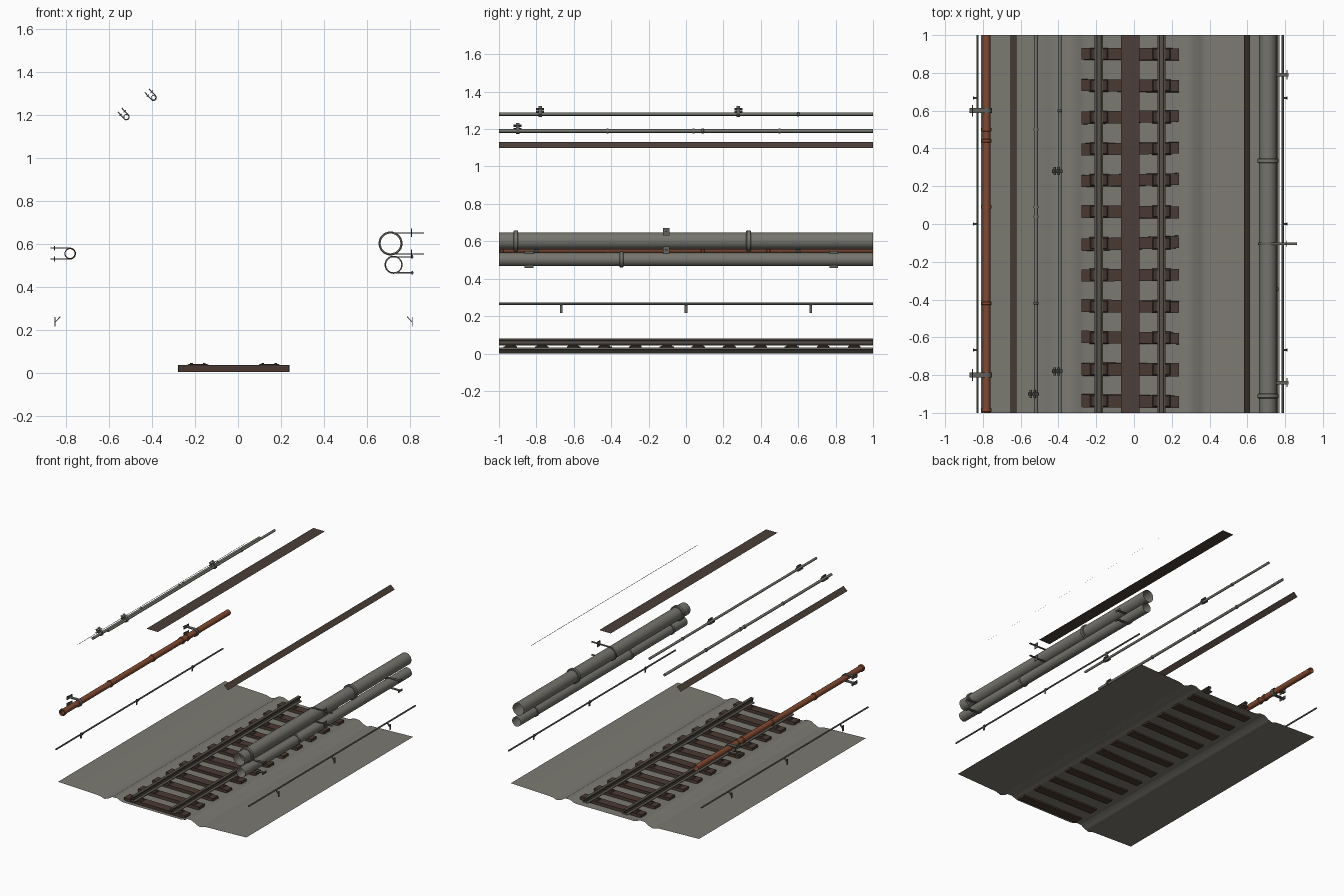
import bpy, bmesh, math, random
from mathutils import Matrix, Vector

if "Cube" in bpy.data.objects:
    bpy.data.objects.remove(bpy.data.objects["Cube"])

random.seed(4)
CX = -0.02  # track centre line


def mat(name, hexcol):
    m = bpy.data.materials.new(name)
    lin = []
    for i in (0, 2, 4):
        c = int(hexcol[i:i + 2], 16) / 255
        lin.append(c / 12.92 if c < 0.04045 else ((c + 0.055) / 1.055) ** 2.4)
    m.diffuse_color = (*lin, 1)
    m.use_nodes = True
    m.node_tree.nodes["Principled BSDF"].inputs["Base Color"].default_value = m.diffuse_color
    return m


CONCRETE = mat("concrete grey", "7c7a72")
WOOD = mat("dark sleeper wood", "4a3a33")
RAIL = mat("rail steel", "57514a")
PLATE = mat("dark plate iron", "40342f")
STRIP = mat("brown ceiling strip", "4c3f38")
PIPE = mat("pipe grey", "75746e")
RUST = mat("rust orange", "824a32")
CONDUIT = mat("conduit grey", "73756c")
BRACKET = mat("bracket steel", "63625d")


def finish(name, bm, material, smooth=False):
    me = bpy.data.meshes.new(name)
    bm.to_mesh(me)
    bm.free()
    me.materials.append(material)
    ob = bpy.data.objects.new(name, me)
    bpy.context.collection.objects.link(ob)
    if smooth:
        bpy.ops.object.select_all(action='DESELECT')
        ob.select_set(True)
        bpy.context.view_layer.objects.active = ob
        bpy.ops.object.shade_smooth_by_angle(angle=math.radians(40))
    return ob


def add_box(bm, c, size, rot_y=0.0, rot_z=0.0):
    m = (Matrix.Translation(c) @ Matrix.Rotation(rot_z, 4, 'Z')
         @ Matrix.Rotation(rot_y, 4, 'Y') @ Matrix.Diagonal((*size, 1)))
    return bmesh.ops.create_cube(bm, size=1, matrix=m)['verts']


def sheet(name, pts, material, closed=False, smooth=False):
    """Sweep an x-z profile along y, ends left open."""
    bm = bmesh.new()
    rows = [[bm.verts.new((x, y, z)) for x, z in pts] for y in (-1, 1)]
    n = len(pts)
    for i in range(n if closed else n - 1):
        j = (i + 1) % n
        bm.faces.new((rows[0][i], rows[0][j], rows[1][j], rows[1][i]))
    if closed:
        bmesh.ops.recalc_face_normals(bm, faces=bm.faces)
    return finish(name, bm, material, smooth)


def pipe(name, x, z, r, collars, cr, cw, material, sides=20):
    """Open tube along y with raised collars."""
    prof = [(-1, r)]
    for y in sorted(collars):
        b = (cr - r) * 0.4
        prof += [(y - cw, r), (y - cw, cr - b), (y - cw + b, cr),
                 (y + cw - b, cr), (y + cw, cr - b), (y + cw, r)]
    prof.append((1, r))
    bm = bmesh.new()
    rings = []
    for y, rad in prof:
        rings.append([bm.verts.new((x + rad * math.cos(2 * math.pi * k / sides), y,
                                    z + rad * math.sin(2 * math.pi * k / sides)))
                      for k in range(sides)])
    for a, b in zip(rings, rings[1:]):
        for k in range(sides):
            j = (k + 1) % sides
            bm.faces.new((a[k], b[k], b[j], a[j]))
    return finish(name, bm, material, True)


def clamp(name, x, z, r, y, direction, length, plate_at, w=0.022, ph=0.04):
    """U-shaped strap round a pipe with two arms and small fixing plates."""
    d = Vector((math.cos(direction), 0, math.sin(direction)))
    n = Vector((-d.z, 0, d.x))
    c = Vector((x, y, z))
    bm = bmesh.new()
    t = 0.005
    for s in (-1, 1):
        add_box(bm, c + n * s * r + d * length / 2, (length, w, t), -direction)
        add_box(bm, c + n * s * r + d * plate_at, (t, w * 2.4, ph), -direction)
    # half ring on the far side of the pipe
    for k in range(8):
        a = direction + math.pi / 2 + math.pi * (k + 0.5) / 8
        p = c + Vector((math.cos(a), 0, math.sin(a))) * r
        add_box(bm, p, (t, w, r * 0.42), -a)
    finish(name, bm, BRACKET)


# ground sheet with side gutters and low shoulders
half = [(0.79, 0.025), (0.47, 0.014), (0.44, 0.012), (0.40, 0.0), (0.37, 0.01),
        (0.335, 0.031), (0.295, 0.033), (0.265, 0.02), (0.24, 0.015)]
ground = [(CX - x, z) for x, z in half] + [(CX + x, z) for x, z in reversed(half)]
sheet("ground", ground, CONCRETE, smooth=True)

# sleepers, slightly skewed, with tie plates and spikes
bm_s, bm_p = bmesh.new(), bmesh.new()
for i in range(12):
    y = 0.9 - i * 0.167
    rot = random.uniform(-0.03, 0.03)
    vs = add_box(bm_s, (CX, y, 0.0215), (0.515, 0.064, 0.033), rot_z=rot)
    for v in vs:
        v.co.y += random.uniform(-0.004, 0.004)
    for s in (-1, 1):
        rx = CX + s * 0.166
        plate = add_box(bm_p, (rx, y, 0.0395), (0.1, 0.066, 0.006))
        for v in plate:  # tapered top
            if v.co.z > 0.04:
                v.co.x = rx + (v.co.x - rx) * 0.85
                v.co.y = y + (v.co.y - y) * 0.8
        for t in (-1, 1):
            add_box(bm_p, (rx + t * 0.03, y + t * 0.015, 0.0435), (0.012, 0.012, 0.006))
finish("sleepers", bm_s, WOOD)
finish("tie_plates", bm_p, PLATE)

# rails, I-section
rail_half = [(0.022, 0.042), (0.022, 0.046), (0.006, 0.051), (0.006, 0.066),
             (0.013, 0.069), (0.013, 0.077), (0.010, 0.08)]
for name, rx in (("rail_left", CX - 0.166), ("rail_right", CX + 0.166)):
    prof = [(rx + x, z) for x, z in rail_half] + [(rx - x, z) for x, z in reversed(rail_half)]
    sheet(name, prof, RAIL, closed=True)

# ceiling strips: one flat on the crown, two tilted on the haunches
sheet("ceiling_strip_centre", [(CX - 0.048, 1.385), (CX + 0.048, 1.385)], STRIP)
sheet("ceiling_strip_left", [(CX - 0.635, 1.1), (CX - 0.602, 1.13)], STRIP)
sheet("ceiling_strip_right", [(CX + 0.602, 1.13), (CX + 0.635, 1.1)], STRIP)

# big pipes on the right wall
pipe("large_pipe", 0.709, 0.602, 0.046, (0.335, -0.91), 0.056, 0.013, PIPE, 24)
pipe("medium_pipe", 0.723, 0.503, 0.036, (-0.345,), 0.042, 0.01, PIPE, 24)
clamp("large_pipe_clamp", 0.709, 0.602, 0.049, -0.105, 0, 0.155, 0.097, 0.014, 0.04)
for y in (0.79, -0.84):
    clamp("medium_pipe_clamp", 0.723, 0.503, 0.037, y, 0, 0.094, 0.087, 0.02, 0.015)

# rusty pipe on the left wall
pipe("rust_pipe", -0.781, 0.555, 0.021, (0.5, 0.44, 0.09, -0.42, -0.985), 0.026, 0.009, RUST, 16)
for y in (0.6, -0.8):
    clamp("rust_pipe_clamp", -0.781, 0.555, 0.025, y, math.pi, 0.09, 0.073, 0.026, 0.022)

# upper conduits on the vault
pipe("upper_conduit", -0.393, 1.28, 0.009, (0.6,), 0.012, 0.006, CONDUIT, 12)
pipe("lower_conduit", -0.519, 1.19, 0.010, (0.5, 0.09, 0.04, -0.42), 0.014, 0.006, CONDUIT, 12)
for x, z, y in ((-0.393, 1.28, 0.28), (-0.393, 1.28, -0.78), (-0.519, 1.19, -0.9)):
    clamp("conduit_clamp", x, z, 0.013, y, math.radians(133), 0.045, 0.025, 0.018, 0.014)

# thin low cables with wall brackets
for side, s in (("left", -1), ("right", 1)):
    x = CX + s * 0.808
    pipe("low_cable_" + side, x, 0.266, 0.006, (), 0, 0, CONDUIT, 8)
    bm = bmesh.new()
    for y in (-0.667, 0, 0.667):
        add_box(bm, (x + s * 0.022, y, 0.238), (0.004, 0.014, 0.042))
        add_box(bm, (x + s * 0.009, y, 0.25), (0.032, 0.012, 0.004), s * math.radians(48))
    finish("low_cable_brackets_" + side, bm, BRACKET)
